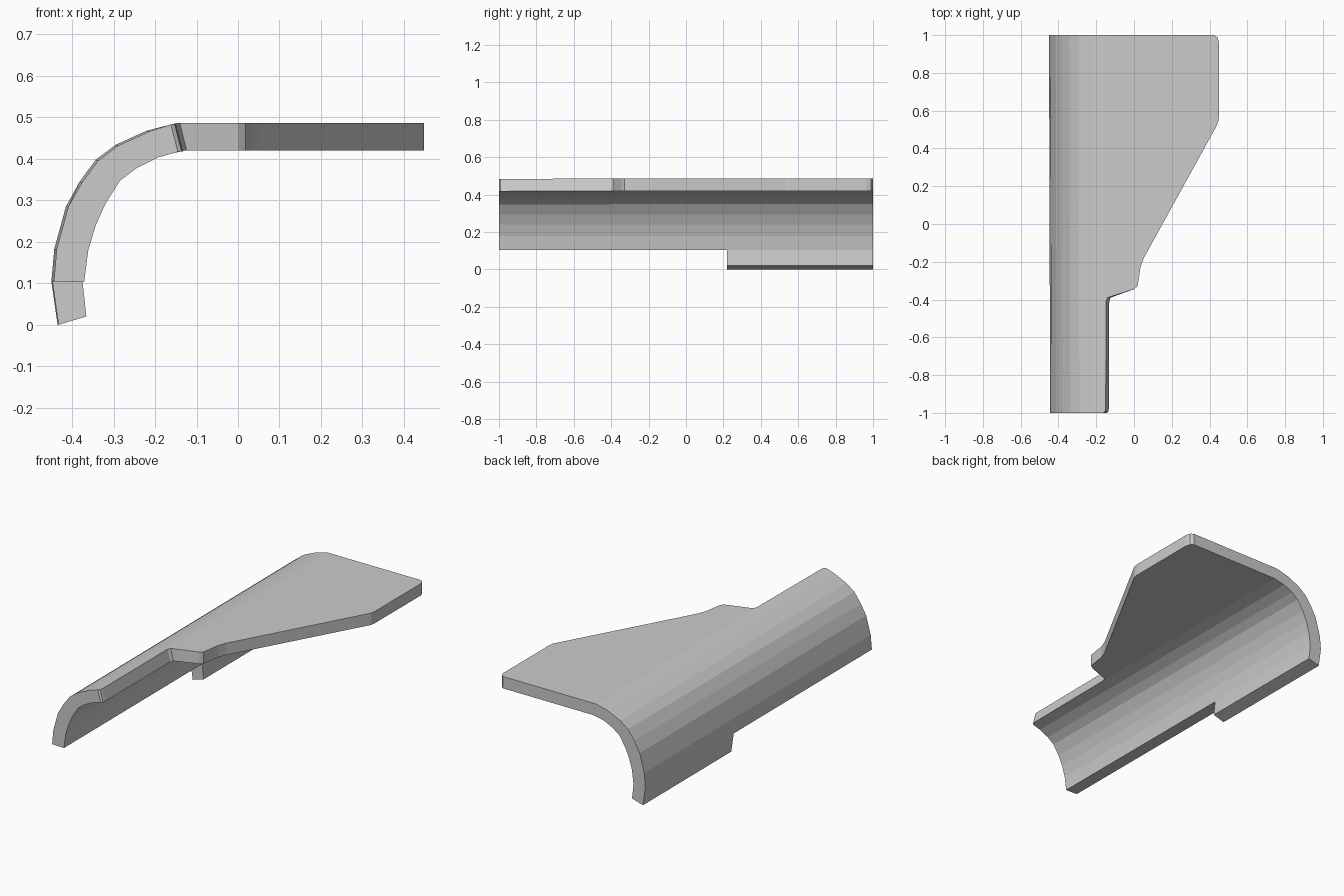
import bpy
import bmesh

if "Cube" in bpy.data.objects:
    bpy.data.objects.remove(bpy.data.objects["Cube"])

# Cross-section (x, z) from the lower lip up to the start of the flat plate
OUTER = [(-.435, 0), (-.45, .105), (-.443, .183), (-.415, .285), (-.382, .345),
         (-.343, .398), (-.295, .434), (-.22, .468), (-.148, .486)]
INNER = [(-.368, .02), (-.377, .103), (-.367, .18), (-.349, .24), (-.325, .295),
         (-.29, .35), (-.25, .38), (-.197, .406), (-.131, .42)]
# Plan outline (x, y) of the flat plate, front to back
PLATE = [(-.128, -.39), (0, -.345), (.018, -.33), (.025, -.29), (.034, -.23),
         (.052, -.18), (.435, .515), (.445, .535), (.449, .56), (.449, .965),
         (.442, .988), (.425, 1)]
LIP_START = .22


def add_skin(bm, profile, seam_shift):
    """Build one skin of the sheet; both skins share the same topology."""
    def rail(i, y):
        x, z = profile[i]
        return bm.verts.new((x + .006 * (1 - y) / 2, y, z - .002 * (i > 3) * (1 - y) / 2))

    front = [rail(i, -1) for i in range(1, 8)]
    back = [rail(i, 1) for i in range(9)]
    lip_low, lip_high = rail(0, LIP_START), rail(1, LIP_START)
    top_z = profile[-1][1]
    seam_x = profile[-1][0]
    # rounded front corner and start of the shoulder step
    corner = [bm.verts.new((seam_x + dx, y, top_z - dz)) for dx, y, dz in
              ((-.014, -1, .003), (-.005, -.993, .002), (-.002, -.975, .002), (0, -.408, 0))]
    plate = [bm.verts.new((x + (seam_shift if i == 0 else 0), y, top_z))
             for i, (x, y) in enumerate(PLATE)]

    faces = [[lip_low, lip_high, back[1], back[0]],
             [front[0], front[1], back[2], back[1], lip_high]]
    for i in range(1, 6):
        faces.append([front[i], front[i + 1], back[i + 2], back[i + 1]])
    faces.append([front[6]] + corner + [back[8], back[7]])
    faces.append([corner[-1]] + plate + [back[8]])
    faces = [bm.faces.new(f) for f in faces]
    return front + back + [lip_low, lip_high] + corner + plate, faces


bm = bmesh.new()
outer_verts, outer_faces = add_skin(bm, OUTER, -.012)
inner_verts, _ = add_skin(bm, INNER, .004)
pair = dict(zip(outer_verts, inner_verts))

# Rim closing the thickness of the sheet
rim = {e for f in outer_faces for e in f.edges if e.is_boundary}
for e in rim:
    a, b = e.verts
    bm.faces.new((a, b, pair[b], pair[a]))
bmesh.ops.recalc_face_normals(bm, faces=bm.faces[:])

mesh = bpy.data.meshes.new("curved_panel")
bm.to_mesh(mesh)
bm.free()
panel = bpy.data.objects.new("curved_panel", mesh)
bpy.context.collection.objects.link(panel)
